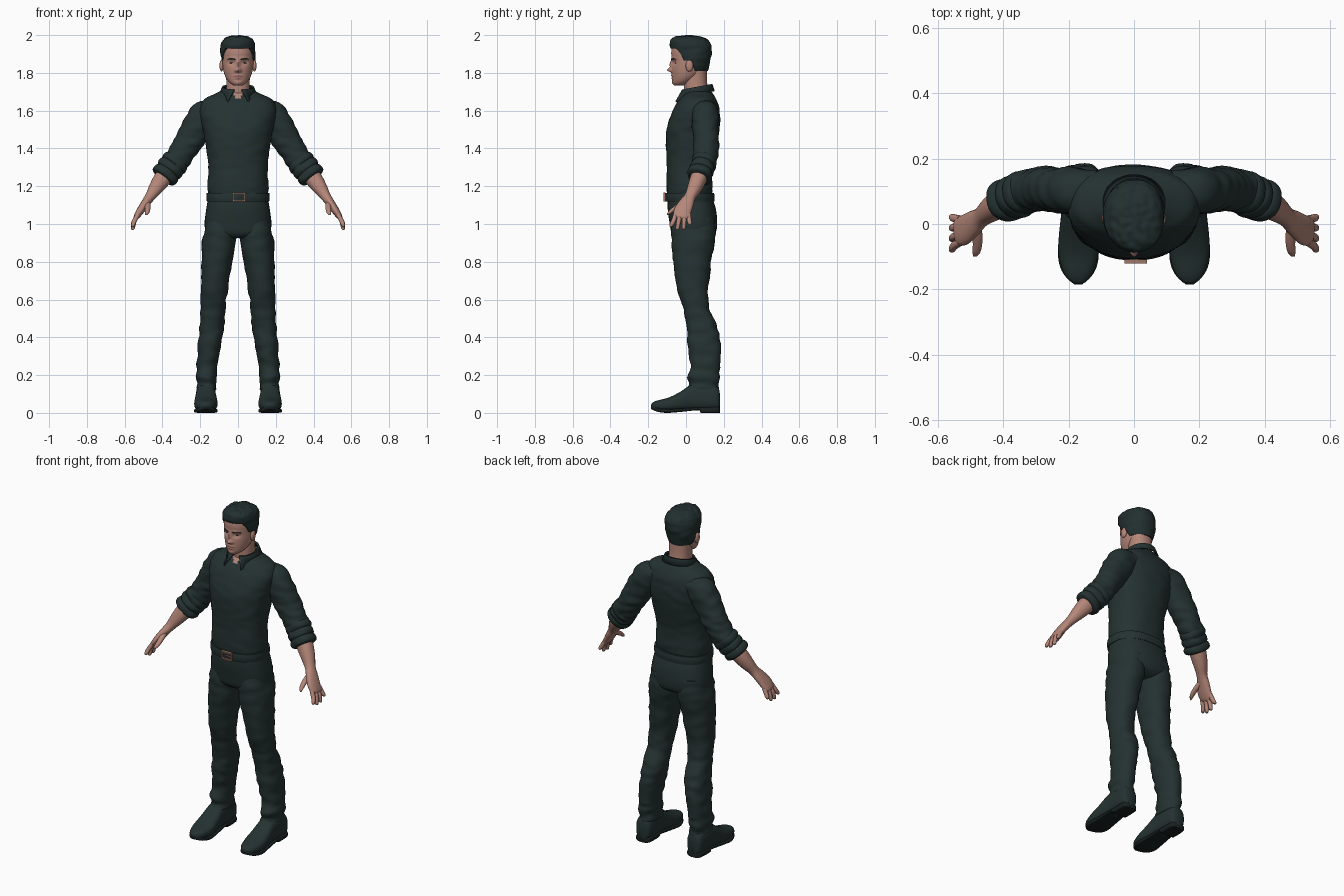
import bpy, bmesh, math
from mathutils import Vector, Matrix, noise

if "Cube" in bpy.data.objects:
    bpy.data.objects.remove(bpy.data.objects["Cube"], do_unlink=True)

X, Y, Z = Vector((1, 0, 0)), Vector((0, 1, 0)), Vector((0, 0, 1))
parts = []


def material(name, *rgb):
    mat = bpy.data.materials.new(name)
    mat.use_nodes = True
    mat.diffuse_color = (*rgb, 1)
    mat.node_tree.nodes["Principled BSDF"].inputs["Base Color"].default_value = (*rgb, 1)
    return mat


cloth = material("dark green cloth", .018, .032, .031)
hair_dark = material("dark hair", .016, .028, .028)
skin = material("skin", .46, .24, .19)
lip = material("lips", .36, .15, .13)
sole_dark = material("dark sole", .01, .015, .015)
copper = material("copper buckle", .35, .18, .13)
eye_white = material("eye white", .42, .36, .34)


def finish(name, bm, mat, side=1, paint=None):
    """Turn a bmesh into an object, mirrored for the right side."""
    for v in bm.verts:
        v.co.x *= side
    bmesh.ops.recalc_face_normals(bm, faces=bm.faces)
    mesh = bpy.data.meshes.new(name)
    mesh.materials.append(mat)
    if paint:
        mesh.materials.append(paint[0])
        for f in bm.faces:
            f.material_index = int(paint[1](f.calc_center_median()))
    bm.to_mesh(mesh)
    bm.free()
    obj = bpy.data.objects.new(name, mesh)
    bpy.context.collection.objects.link(obj)
    parts.append(obj)
    return obj


def smooth_rows(rows, steps):
    """Pass a smooth curve through the given cross-sections."""
    out = []
    for i in range(len(rows) - 1):
        a, b, c, d = (rows[max(i - 1, 0)], rows[i], rows[i + 1], rows[min(i + 2, len(rows) - 1)])
        for k in range(steps):
            t = k / steps
            out.append([q + t / 2 * (r - p + t * (2 * p - 5 * q + 4 * r - s + t * (3 * (q - r) + s - p)))
                        for p, q, r, s in zip(a, b, c, d)])
    return out + [list(rows[-1])]


def loft(name, mat, rows, n=40, power=2.2, axes=(X, Y), along=False, steps=5,
         side=1, bumps=0, shape=None, paint=None):
    """Skin rings (x, y, z, radius, radius); 'along' turns them to face the path."""
    rows = smooth_rows(rows, steps)
    bm = bmesh.new()
    rings = []
    for i, row in enumerate(rows):
        centre = Vector(row[:3])
        u, w = axes
        if along:
            t = Vector(rows[min(i + 1, len(rows) - 1)][:3]) - Vector(rows[max(i - 1, 0)][:3])
            u = Y.cross(t).normalized()
            w = t.cross(u).normalized()
        ring = []
        for k in range(n):
            c, s = math.cos(math.tau * k / n), math.sin(math.tau * k / n)
            c, s = (math.copysign(abs(q) ** (2 / power), q) for q in (c, s))
            co = centre + u * c * max(row[3], .001) + w * s * max(row[4], .001)
            if bumps:
                co += (u * c + w * s) * bumps * noise.noise(Vector((co.x * 12, co.y * 12, co.z * 30)))
            if shape:
                shape(co)
            ring.append(bm.verts.new(co))
        rings.append(ring)
    for low, high in zip(rings, rings[1:]):
        for k in range(n):
            j = (k + 1) % n
            bm.faces.new((low[k], low[j], high[j], high[k]))
    bm.faces.new(rings[0])
    bm.faces.new(rings[-1])
    return finish(name, bm, mat, side, paint)


def ball(name, mat, centre, size, side=1, paint=None):
    bm = bmesh.new()
    bmesh.ops.create_uvsphere(bm, u_segments=24, v_segments=16, radius=1,
                              matrix=Matrix.LocRotScale(Vector(centre), None, Vector(size)))
    finish(name, bm, mat, side, paint)


def box(name, mat, centre, size):
    bm = bmesh.new()
    bmesh.ops.create_cube(bm, size=1, matrix=Matrix.LocRotScale(Vector(centre), None, Vector(size)))
    finish(name, bm, mat)


def level(z, front, back, outer, inner=None):
    """Horizontal section from its extents; centred unless 'inner' is given."""
    inner = -outer if inner is None else inner
    return ((inner + outer) / 2, (front + back) / 2, z, (outer - inner) / 2, (back - front) / 2)


def shoe_cut(y, low, high, width):
    return (.17, y, (low + high) / 2, width, (high - low) / 2)


# Shirt body, with a small open neck
loft("shirt_body", cloth, [
    level(1.15, -.098, .135, .155), level(1.2, -.103, .14, .162), level(1.3, -.102, .14, .157),
    level(1.4, -.105, .16, .168), level(1.5, -.103, .178, .185), level(1.57, -.082, .18, .2),
    level(1.62, -.06, .175, .2), level(1.66, -.035, .16, .18), level(1.69, -.012, .143, .12),
    level(1.71, 0, .13, .075)], n=96, power=2.3, steps=6, bumps=.004,
    paint=(skin, lambda c: c.y < .02 and c.z > 1.655 and abs(c.x) < (c.z - 1.65) * .6))

# Trouser seat and belt
loft("trouser_seat", cloth, [
    level(1.15, -.095, .135, .155), level(1.08, -.097, .158, .168), level(1, -.086, .165, .177),
    level(.95, -.076, .155, .165), level(.925, -.05, .12, .12)], power=2.4)
loft("belt", cloth, [level(1.118, -.108, .15, .165), level(1.142, -.111, .152, .168),
                     level(1.165, -.108, .148, .166)], n=64, power=2.3)
for s in (-1, 1):
    box("buckle_side", copper, (.005 + s * .03, -.114, 1.142), (.008, .012, .046))
    box("buckle_bar", copper, (.005, -.114, 1.142 + s * .02), (.06, .012, .008))
box("buckle_prong", copper, (.018, -.115, 1.142), (.035, .008, .005))

# Collar: a folded strip, open at the front with two points
bm = bmesh.new()
pairs = []
for k in range(49):
    a = .25 + (math.tau - .5) * k / 48
    turn = min(a, math.tau - a)
    tip = math.exp(-((turn - .25) / .3) ** 2)
    b = a + math.copysign(.35 * tip, math.pi - a)
    top = 1.705 + .015 * (1 - math.cos(a))
    pairs.append((bm.verts.new((.072 * math.sin(a), .058 - .072 * math.cos(a), top)),
                  bm.verts.new((.082 * math.sin(a), .058 - .08 * math.cos(a), top + .003)),
                  bm.verts.new((.097 * math.sin(b), .058 - (.09 + .045 * tip) * math.cos(b),
                                top - .032 - .026 * tip))))
for p, q in zip(pairs, pairs[1:]):
    for i in range(2):
        bm.faces.new((p[i], q[i], q[i + 1], p[i + 1]))
collar = finish("collar", bm, cloth)
thick = collar.modifiers.new("thickness", "SOLIDIFY")
thick.thickness, thick.offset = .008, 0

# Neck and head, with the face pressed in and pulled out
loft("neck", skin, [level(1.64, -.005, .12, .065), level(1.7, -.01, .118, .063),
                    level(1.75, -.01, .112, .062), level(1.82, 0, .11, .064)])
features = [(.033, 1.853, .018, .012, .01), (0, 1.845, .009, .022, -.012),
            (0, 1.815, .012, .011, -.024), (.012, 1.811, .007, .007, -.008),
            (.03, 1.876, .025, .008, -.004), (0, 1.786, .022, .005, -.006),
            (0, 1.771, .018, .005, -.006), (0, 1.745, .02, .012, -.005)]


def face(co):
    if co.y < .02:
        x, z = abs(co.x), co.z
        for fx, fz, wide, tall, push in features:
            co.y += push * math.exp(-((x - fx) / wide) ** 2 - ((z - fz) / tall) ** 2)


loft("head", skin, [
    level(1.732, -.06, -.01, .022), level(1.75, -.07, .03, .047), level(1.78, -.073, .075, .067),
    level(1.82, -.075, .105, .079), level(1.87, -.075, .12, .084), level(1.91, -.078, .125, .085),
    level(1.95, -.067, .115, .078), level(1.98, -.03, .08, .05)], n=96, power=2, steps=9, shape=face,
    paint=(lip, lambda c: c.y < -.03 and abs(c.z - 1.779) < .01 * (1 - (c.x / .027) ** 2)))

# Hair cap, trimmed along a hairline that drops behind the ears
hairline = [(-1, 1.932), (-.05, 1.93), (-.025, 1.895), (-.01, 1.865), (.03, 1.865), (.045, 1.81), (1, 1.8)]


def trim_hair(co):
    for (y0, z0), (y1, z1) in zip(hairline, hairline[1:]):
        if y0 <= co.y < y1:
            co.z = max(co.z, z0 + (z1 - z0) * (co.y - y0) / (y1 - y0))
            break
    if co.z > 1.95:
        co.z += .006 * noise.noise(co * 45)


loft("hair", hair_dark, [
    level(1.795, -.055, .11, .068), level(1.84, -.068, .124, .085), level(1.88, -.075, .132, .09),
    level(1.92, -.081, .135, .092), level(1.95, -.085, .13, .09), level(1.975, -.08, .115, .078),
    level(1.992, -.055, .08, .05), level(1.998, -.01, .03, .01)],
    n=96, steps=8, bumps=.006, shape=trim_hair)

for label, s in (("left_", 1), ("right_", -1)):
    # Ears, eyes and brows
    ball(label + "ear", skin, (.087, .018, 1.838), (.011, .02, .031), s)
    ball(label + "eye", eye_white, (.033, -.046, 1.853), (.015, .0135, .006), s,
         (hair_dark, lambda c: abs(abs(c.x) - .033) < .006))
    loft(label + "brow", hair_dark, [(.014, -.075, 1.871, .003, .003), (.035, -.069, 1.876, .004, .003),
                                     (.055, -.053, 1.871, .002, .002)], n=10, axes=(Z, Y), side=s)

    # Sleeve with a rolled cuff
    loft(label + "sleeve", cloth, [
        (.11, .1, 1.61, .05, .065), (.175, .1, 1.572, .08, .07), (.235, .105, 1.48, .077, .068),
        (.275, .106, 1.41, .072, .066), (.32, .1, 1.345, .068, .064), (.36, .085, 1.29, .066, .06),
        (.38, .078, 1.265, .062, .057)], along=True, steps=8, side=s, bumps=.009)
    for i in range(3):
        p = Vector((.335, .096, 1.325)).lerp(Vector((.385, .074, 1.262)), i / 2)
        step = Vector((.014, -.006, -.018))
        loft(label + "cuff_roll", cloth, [(*(p + step * t), r, r * .9) for t, r in
             ((-1, .06), (-.7, .07), (0, .074), (.7, .07), (1, .058))], along=True, side=s, bumps=.005)

    # Forearm and palm
    loft(label + "forearm", skin, [
        (.36, .085, 1.295, .045, .045), (.4, .066, 1.24, .046, .044), (.435, .045, 1.19, .038, .038),
        (.465, .022, 1.145, .027, .03), (.49, .003, 1.11, .023, .039), (.518, -.018, 1.068, .02, .046),
        (.538, -.022, 1.038, .015, .042), (.544, -.024, 1.026, .006, .03)], n=28, along=True, side=s)

    # Fingers and thumb
    for i, tip in enumerate((.985, .97, .972, .995)):
        base, end = -.055 + .023 * i, -.078 + .033 * i
        mid = (base + end) / 2
        loft(label + "finger", skin, [
            (.53, base, 1.05, .012, .012), (.549, mid, 1.015, .012, .012),
            (.556, end, tip + .008, .01, .01), (.556, end, tip, .005, .005)],
            n=14, along=True, side=s)
    loft(label + "thumb", skin, [
        (.482, .005, 1.12, .016, .018), (.478, -.05, 1.088, .015, .015), (.481, -.085, 1.064, .012, .012),
        (.487, -.1, 1.052, .005, .005)], n=16, axes=(X, Z), side=s)

    # Trouser leg
    loft(label + "trouser_leg", cloth, [
        level(1.03, -.07, .15, .165, .002), level(.93, -.078, .155, .185, .005),
        level(.8, -.068, .135, .192, .03), level(.65, -.045, .118, .196, .055),
        level(.55, -.014, .127, .2, .066), level(.45, .002, .166, .206, .075),
        level(.35, .01, .184, .213, .092), level(.24, .024, .18, .217, .112),
        level(.19, .008, .177, .22, .112), level(.155, .016, .174, .216, .116),
        level(.125, .006, .174, .218, .114), level(.118, .03, .16, .2, .13)],
        steps=7, side=s, bumps=.007)

    # Shoe, sole and heel
    loft(label + "shoe", cloth, [
        shoe_cut(.18, .02, .1, .02), shoe_cut(.165, .012, .14, .045), shoe_cut(.1, .012, .16, .052),
        shoe_cut(.03, .012, .15, .053), shoe_cut(-.03, .01, .112, .059), shoe_cut(-.09, .008, .082, .061),
        shoe_cut(-.15, .012, .066, .045), shoe_cut(-.175, .018, .056, .025),
        shoe_cut(-.184, .025, .045, .01)], power=2.6, axes=(X, Z), side=s)
    loft(label + "sole", sole_dark, [
        shoe_cut(.18, 0, .03, .02), shoe_cut(.165, 0, .032, .045), shoe_cut(.08, 0, .03, .048),
        shoe_cut(.07, .014, .03, .048), shoe_cut(-.03, .005, .024, .057), shoe_cut(-.1, 0, .022, .062),
        shoe_cut(-.15, .006, .028, .047), shoe_cut(-.185, .02, .036, .012)],
        power=5, axes=(X, Z), side=s)

# Smooth shading, keeping hard edges
for obj in bpy.context.selected_objects:
    obj.select_set(False)
for obj in parts:
    obj.select_set(True)
bpy.context.view_layer.objects.active = parts[0]
bpy.ops.object.shade_smooth_by_angle(angle=math.radians(50))
